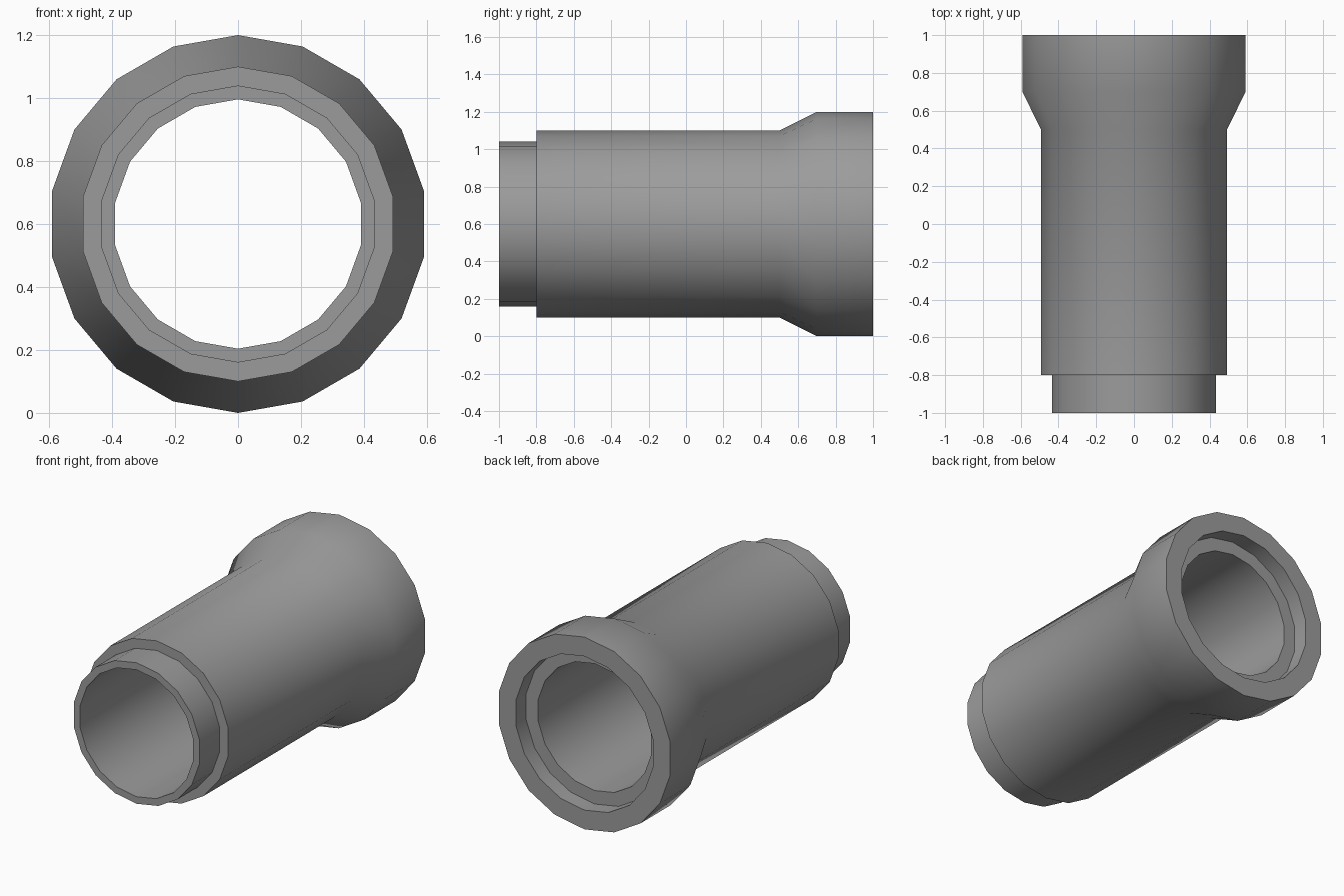
import bpy, bmesh, math

if "Cube" in bpy.data.objects:
    bpy.data.objects.remove(bpy.data.objects["Cube"])

SIDES = 18
CENTRE_Z = 0.6

# closed wall section: (radius, y), spigot end at -y, socket end at +y
section = [
    (0.396, -1.0), (0.44, -1.0), (0.44, -0.8), (0.50, -0.8),
    (0.50, 0.5), (0.60, 0.7), (0.60, 1.0),
    (0.48, 1.0), (0.48, 0.9), (0.396, 0.9),
]

# revolve the section around the y axis
bm = bmesh.new()
rings = []
for r, y in section:
    ring = []
    for i in range(SIDES):
        a = 2 * math.pi * i / SIDES
        ring.append(bm.verts.new((r * math.sin(a), y, CENTRE_Z + r * math.cos(a))))
    rings.append(ring)
for k, a in enumerate(rings):
    b = rings[(k + 1) % len(rings)]
    for i in range(SIDES):
        j = (i + 1) % SIDES
        bm.faces.new((a[i], a[j], b[j], b[i]))
bmesh.ops.recalc_face_normals(bm, faces=bm.faces)

mesh = bpy.data.meshes.new("pipe_section")
bm.to_mesh(mesh)
bm.free()
pipe = bpy.data.objects.new("pipe_section", mesh)
bpy.context.collection.objects.link(pipe)

# dark grey concrete
concrete = bpy.data.materials.new("dark_concrete")
concrete.diffuse_color = (0.33, 0.33, 0.33, 1)
concrete.use_nodes = True
concrete.node_tree.nodes["Principled BSDF"].inputs["Base Color"].default_value = concrete.diffuse_color
mesh.materials.append(concrete)

# smooth walls, sharp rims
bpy.context.view_layer.objects.active = pipe
pipe.select_set(True)
bpy.ops.object.shade_smooth_by_angle(angle=math.radians(30))
